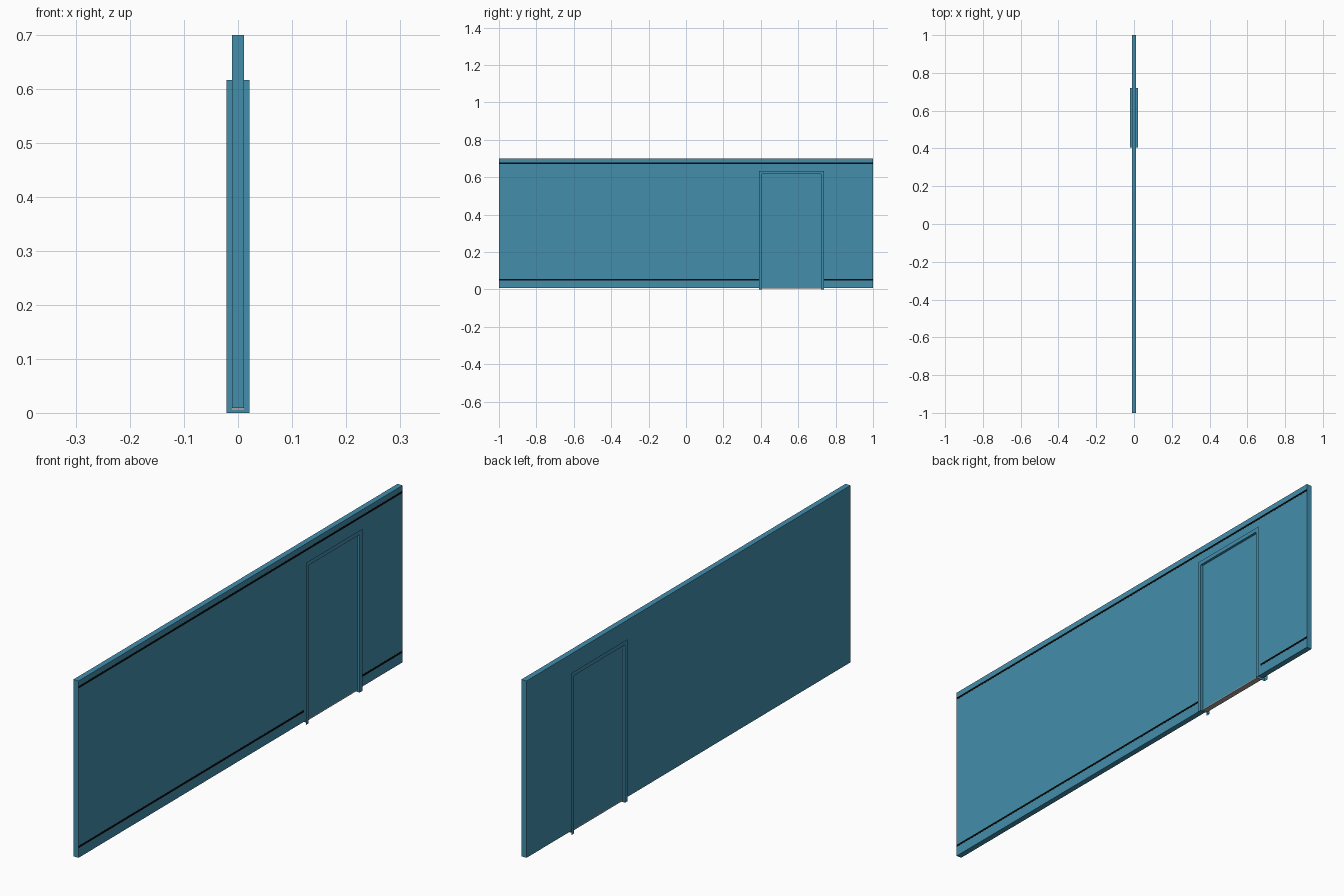
import bpy, bmesh

if "Cube" in bpy.data.objects:
    bpy.data.objects.remove(bpy.data.objects["Cube"])


def material(name, rgb):
    m = bpy.data.materials.new(name)
    m.diffuse_color = (*rgb, 1)
    m.use_nodes = True
    m.node_tree.nodes["Principled BSDF"].inputs["Base Color"].default_value = m.diffuse_color
    return m


blue = material("panel blue", (0.056, 0.271, 0.413))
black = material("stripe black", (0.002, 0.002, 0.002))
grey = material("sill grey", (0.40, 0.36, 0.34))


def finish(name, bm, mat):
    me = bpy.data.meshes.new(name)
    bm.to_mesh(me)
    bm.free()
    me.materials.append(mat)
    ob = bpy.data.objects.new(name, me)
    bpy.context.collection.objects.link(ob)
    return ob


def box(name, lo, hi, mat):
    bm = bmesh.new()
    bmesh.ops.create_cube(bm, size=1)
    for v in bm.verts:
        for i in range(3):
            v.co[i] = (lo[i] + hi[i]) / 2 + v.co[i] * (hi[i] - lo[i])
    return finish(name, bm, mat)


T = 0.011                   # half thickness of the wall
D = 0.021                   # half depth of the door frame
Y0, Y1, ZT = 0.406, 0.721, 0.617    # door opening
W = 0.016                   # width of the frame trim
BASE = 0.009                # underside of the wall

# Wall panel and the sill plate under the doorway
box("wall_panel", (-T, -1, BASE), (T, 1, 0.70), blue)
box("door_sill", (-T, Y0, BASE - 0.004), (T, Y1, BASE), grey)

# Thin dark stripes on the +x side, the lower one broken by the door
for name, a, b, z in (("upper_stripe", -1, 1, 0.675),
                      ("lower_stripe_long", -1, Y0 - W, 0.051),
                      ("lower_stripe_short", Y1 + W, 1, 0.051)):
    box(name, (T - 0.0005, a, z - 0.004), (T + 0.0005, b, z + 0.004), black)

# Door frame: trim on both sides joined by the reveal, open on its outer edge
inner = [(Y0, 0), (Y0, ZT), (Y1, ZT), (Y1, 0)]
outer = [(Y0 - W, 0), (Y0 - W, ZT + W), (Y1 + W, ZT + W), (Y1 + W, 0)]
bm = bmesh.new()
rows = []
for i, o in zip(inner, outer):
    rows.append([bm.verts.new((x, *p)) for x, p in
                 ((-D, o), (-D, i), (D, i), (D, o))])
for r, s in zip(rows, rows[1:]):
    for k in range(3):
        bm.faces.new((r[k], r[k + 1], s[k + 1], s[k]))
bm.normal_update()
# make the trim faces point away from the wall
if any(f.normal.x * f.calc_center_median().x < -1e-4 for f in bm.faces):
    bmesh.ops.reverse_faces(bm, faces=bm.faces[:])
finish("door_frame", bm, blue)
